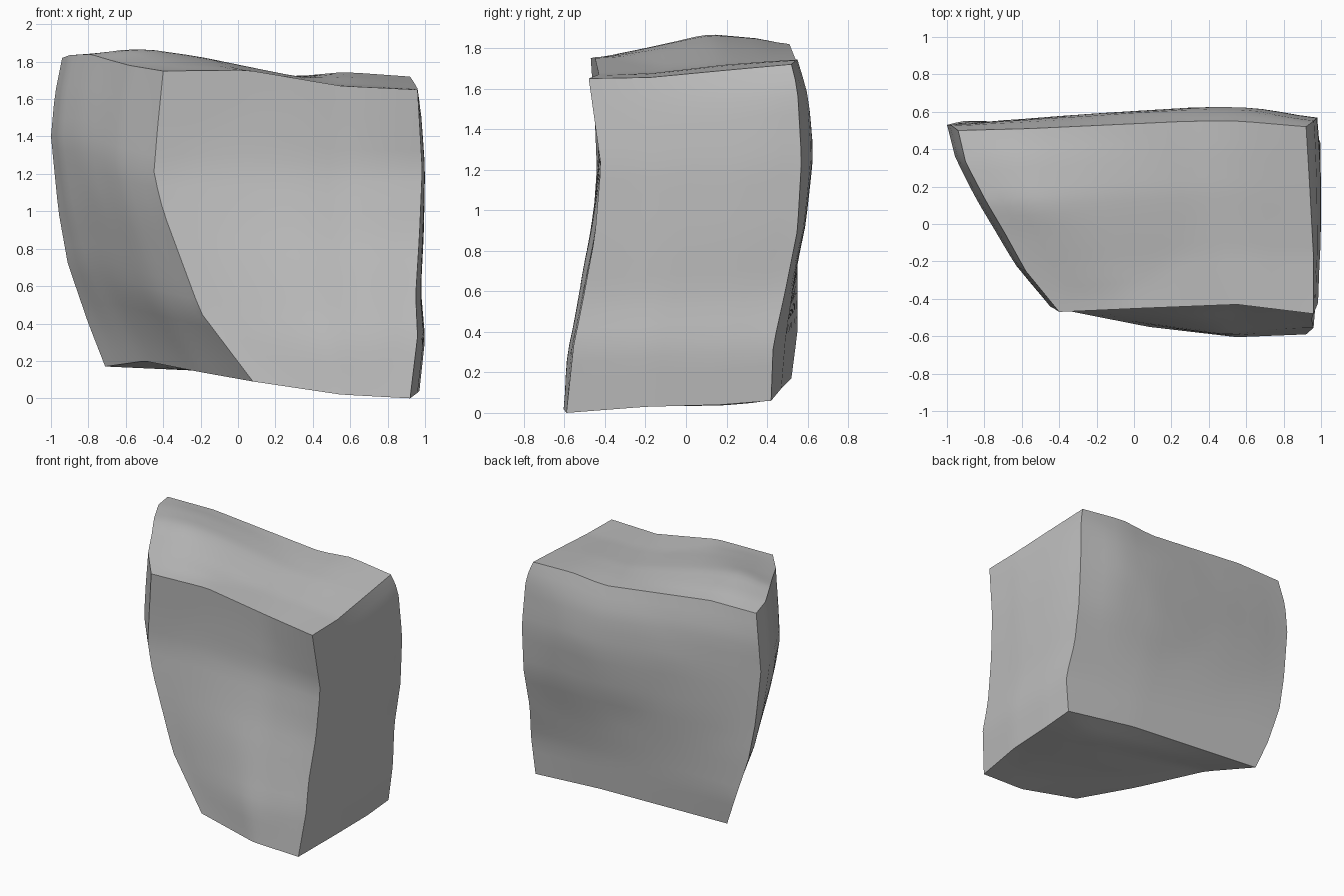
import bpy
import bmesh
from mathutils import Vector

N = 20  # grid steps along each edge

cube = bpy.data.objects.get("Cube")
if cube:
    bpy.data.objects.remove(cube, do_unlink=True)


def polyline(*points):
    """Return a function that walks the points by length, from 0 to 1."""
    pts = [Vector(p) for p in points]
    lengths = [(b - a).length for a, b in zip(pts, pts[1:])]
    total = sum(lengths)

    def at(t):
        left = t * total
        for a, b, size in zip(pts, pts[1:], lengths):
            if left <= size:
                return a.lerp(b, left / size)
            left -= size
        return pts[-1].copy()
    return at


# Upright corner edges, bottom to top
front_right = polyline((.08, -.55, .09), (-.2, -.495, .46), (-.4, -.455, 1),
                       (-.45, -.44, 1.2), (-.43, -.45, 1.45), (-.4, -.47, 1.75))
front_left = polyline((.92, -.59, 0), (.96, -.555, .33), (.95, -.51, .55), (.97, -.45, .87),
                      (.985, -.42, 1.22), (.96, -.48, 1.65))
back_left = polyline((.97, .42, .06), (1, .43, .33), (.97, .49, .6), (.98, .55, .9),
                     (.98, .57, 1.25), (.96, .55, 1.6), (.92, .52, 1.72))
back_right = polyline((-.71, .52, .17), (-.8, .55, .4), (-.91, .55, .72), (-.96, .54, 1),
                      (-1, .53, 1.4), (-.98, .53, 1.62), (-.94, .5, 1.82))

# Rim edges around the top and the underside
top_front = polyline((-.4, -.47, 1.75), (.05, -.45, 1.755), (.55, -.43, 1.67), (.96, -.48, 1.65))
top_left = polyline((.96, -.48, 1.65), (.96, -.18, 1.655), (.94, .19, 1.69), (.92, .52, 1.72))
top_back = polyline((-.94, .5, 1.82), (-.56, .51, 1.82), (.3, .55, 1.72),
                    (.57, .55, 1.745), (.92, .52, 1.72))
top_right = polyline((-.4, -.47, 1.75), (-.58, -.25, 1.78), (-.69, -.05, 1.81),
                     (-.79, .12, 1.84), (-.9, .33, 1.835), (-.94, .5, 1.82))
low_front = polyline((.08, -.55, .09), (.55, -.605, .02), (.92, -.59, 0))
low_left = polyline((.92, -.59, 0), (.96, -.2, .03), (.97, .17, .04), (.97, .42, .06))
low_back = polyline((-.71, .52, .17), (.4, .47, .12), (.97, .42, .06))
low_right = polyline((.08, -.55, .09), (-.2, -.22, .14), (-.5, .2, .2), (-.71, .52, .17))


def patch(bm, low, high, start, end, bumps=()):
    """Blend four edge curves into a grid, then push soft bumps into it."""
    rows = []
    for j in range(N + 1):
        v = j / N
        row = []
        for i in range(N + 1):
            u = i / N
            p = low(u).lerp(high(u), v) + start(v).lerp(end(v), u)
            p -= low(0).lerp(low(1), u).lerp(high(0).lerp(high(1), u), v)
            fade = min(1, 8 * min(u, v, 1 - u, 1 - v))
            for bu, bv, radius, push in bumps:
                near = max(0, 1 - Vector((u - bu, v - bv)).length / radius)
                p += Vector(push) * near * fade
            row.append(bm.verts.new(p))
        rows.append(row)
    for a, b in zip(rows, rows[1:]):
        for i in range(N):
            bm.faces.new((a[i], a[i + 1], b[i + 1], b[i]))


# Six weathered sides of the boulder
bm = bmesh.new()
patch(bm, low_front, top_front, front_right, front_left,
      [(.55, .16, .5, (0, -.015, 0)), (.5, .42, .5, (0, -.02, 0))])
patch(bm, low_left, top_left, front_left, back_left, [(.7, .68, .5, (.01, 0, 0))])
patch(bm, low_back, top_back, back_right, back_left,
      [(.76, .73, .4, (0, .04, 0)), (.36, .73, .4, (0, .028, 0))])
patch(bm, low_right, top_right, front_right, back_right, [(.55, .6, .6, (-.018, -.01, 0))])
patch(bm, top_front, top_back, top_right, top_left, [(.12, .57, .5, (0, 0, .04))])
patch(bm, low_front, low_back, low_right, low_left, [(.72, .78, .6, (0, 0, -.04))])
bmesh.ops.remove_doubles(bm, verts=bm.verts, dist=.001)
bmesh.ops.recalc_face_normals(bm, faces=bm.faces)
mesh = bpy.data.meshes.new("boulder")
bm.to_mesh(mesh)
bm.free()

# Stone colour
stone = bpy.data.materials.new("grey stone")
stone.use_nodes = True
colour = (.52, .52, .52, 1)
stone.diffuse_color = colour
stone.node_tree.nodes["Principled BSDF"].inputs["Base Color"].default_value = colour
mesh.materials.append(stone)

boulder = bpy.data.objects.new("boulder", mesh)
bpy.context.collection.objects.link(boulder)
bpy.context.view_layer.objects.active = boulder
boulder.select_set(True)
bpy.ops.object.shade_smooth_by_angle(angle=.6)
